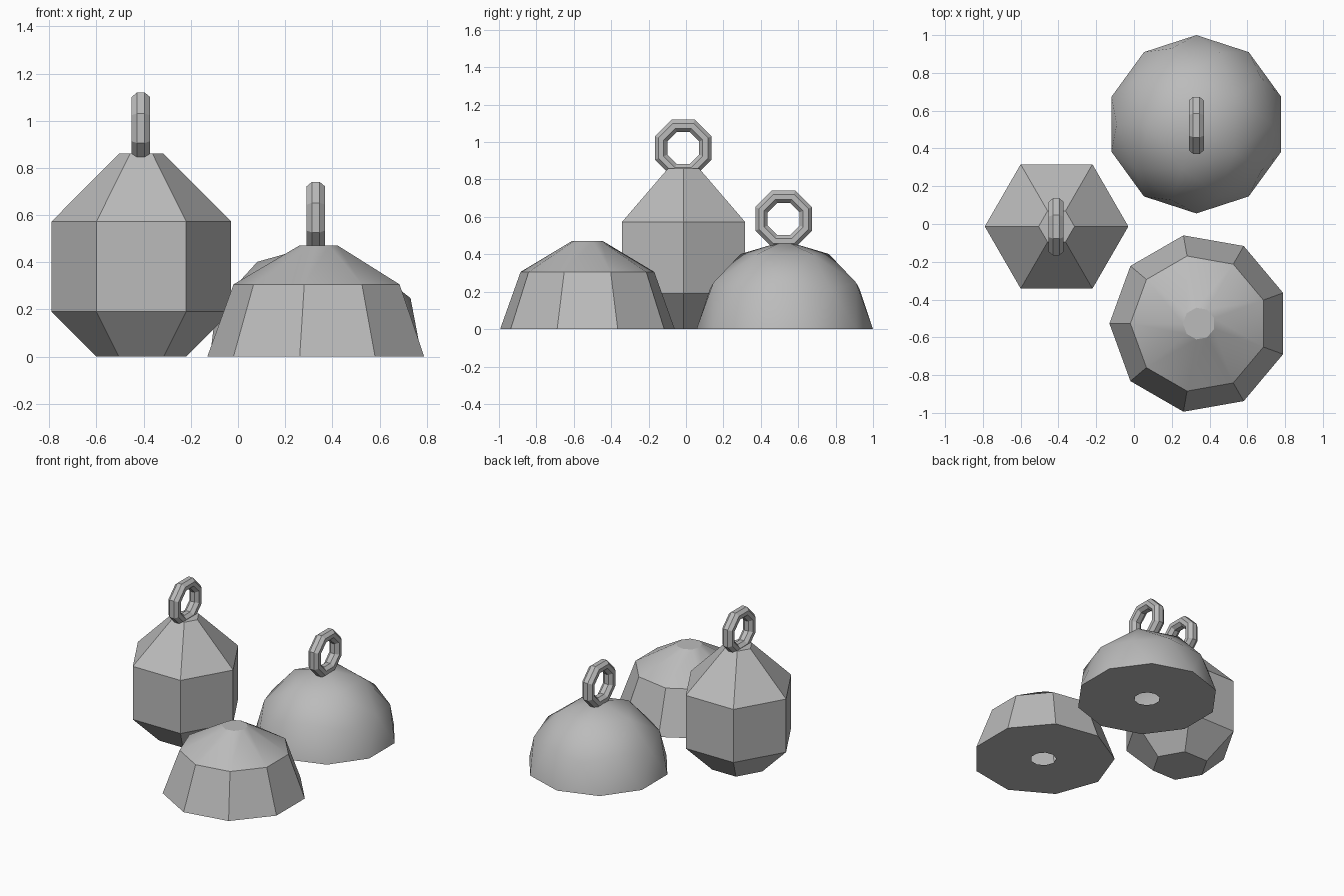
import bpy, bmesh, math
from mathutils import Matrix

if "Cube" in bpy.data.objects:
    bpy.data.objects.remove(bpy.data.objects["Cube"])

grey = bpy.data.materials.new("plain_grey")
grey.diffuse_color = (0.5, 0.5, 0.5, 1)
grey.use_nodes = True
grey.node_tree.nodes["Principled BSDF"].inputs["Base Color"].default_value = grey.diffuse_color
HOLE = 0.085


def finish(bm, name, loc):
    me = bpy.data.meshes.new(name)
    bmesh.ops.recalc_face_normals(bm, faces=bm.faces)
    bm.to_mesh(me)
    bm.free()
    me.materials.append(grey)
    ob = bpy.data.objects.new(name, me)
    ob.location = loc
    bpy.context.collection.objects.link(ob)
    bpy.ops.object.select_all(action='DESELECT')
    ob.select_set(True)
    bpy.context.view_layer.objects.active = ob
    bpy.ops.object.shade_smooth_by_angle(angle=math.radians(30))
    return ob


def lathe(name, loc, sides, profile, start=0.0, cap_bottom=True):
    """Faceted body from (radius, height) pairs, listed bottom to top."""
    bm = bmesh.new()
    rings = []
    for r, z in profile:
        rings.append([bm.verts.new((r * math.cos(start + 2 * math.pi * i / sides),
                                    r * math.sin(start + 2 * math.pi * i / sides), z))
                      for i in range(sides)])
    for a, b in zip(rings, rings[1:]):
        for i in range(sides):
            j = (i + 1) % sides
            bm.faces.new((a[i], a[j], b[j], b[i]))
    bm.faces.new(rings[-1])
    if cap_bottom:
        bm.faces.new(rings[0][::-1])
    return finish(bm, name, loc)


def eye_ring(name, loc):
    """Eight-sided loop standing in the YZ plane, with an eight-sided section."""
    bm = bmesh.new()
    n, major = 8, 0.128
    rings = []
    for i in range(n):
        a = 2 * math.pi * (i + 0.5) / n
        ring = []
        for k in range(n):
            b = 2 * math.pi * (k + 0.5) / n
            r = major + 0.039 * math.cos(b)
            ring.append(bm.verts.new((0.043 * math.sin(b), r * math.cos(a), r * math.sin(a))))
        rings.append(ring)
    for i in range(n):
        for k in range(n):
            p, q, l = rings[i], rings[(i + 1) % n], (k + 1) % n
            bm.faces.new((p[k], q[k], q[l], p[l]))
    return finish(bm, name, loc)


# Six-sided weight with tapered ends
lathe("hexagonal_weight", (-0.41, -0.013, 0), 6,
      [(0.19, 0), (0.38, 0.19), (0.38, 0.573), (0.095, 0.86)])
eye_ring("hexagonal_weight_ring", (-0.412, -0.015, 0.968))

# Nine-sided hollow weight with a hole in its base
lathe("conical_weight", (0.344, -0.527, 0), 9,
      [(HOLE, 0), (0.474, 0), (0.363, 0.306), (0.085, 0.47)],
      start=math.pi, cap_bottom=False)

# Hollow dome: upper half of an icosphere, closed by a base with a hole
bm = bmesh.new()
bmesh.ops.create_icosphere(bm, subdivisions=2, radius=0.472, matrix=Matrix.Rotation(math.pi, 4, 'Z'))
bmesh.ops.delete(bm, geom=[v for v in bm.verts if v.co.z < -0.01], context='VERTS')
rim = [e for e in bm.edges if e.is_boundary]
inner = {}
for v in {v for e in rim for v in e.verts}:
    inner[v] = bm.verts.new(v.co * (HOLE / 0.472))
for e in rim:
    a, b = e.verts
    bm.faces.new((a, b, inner[b], inner[a]))
finish(bm, "dome_weight", (0.33, 0.528, 0))
eye_ring("dome_weight_ring", (0.33, 0.522, 0.589))
